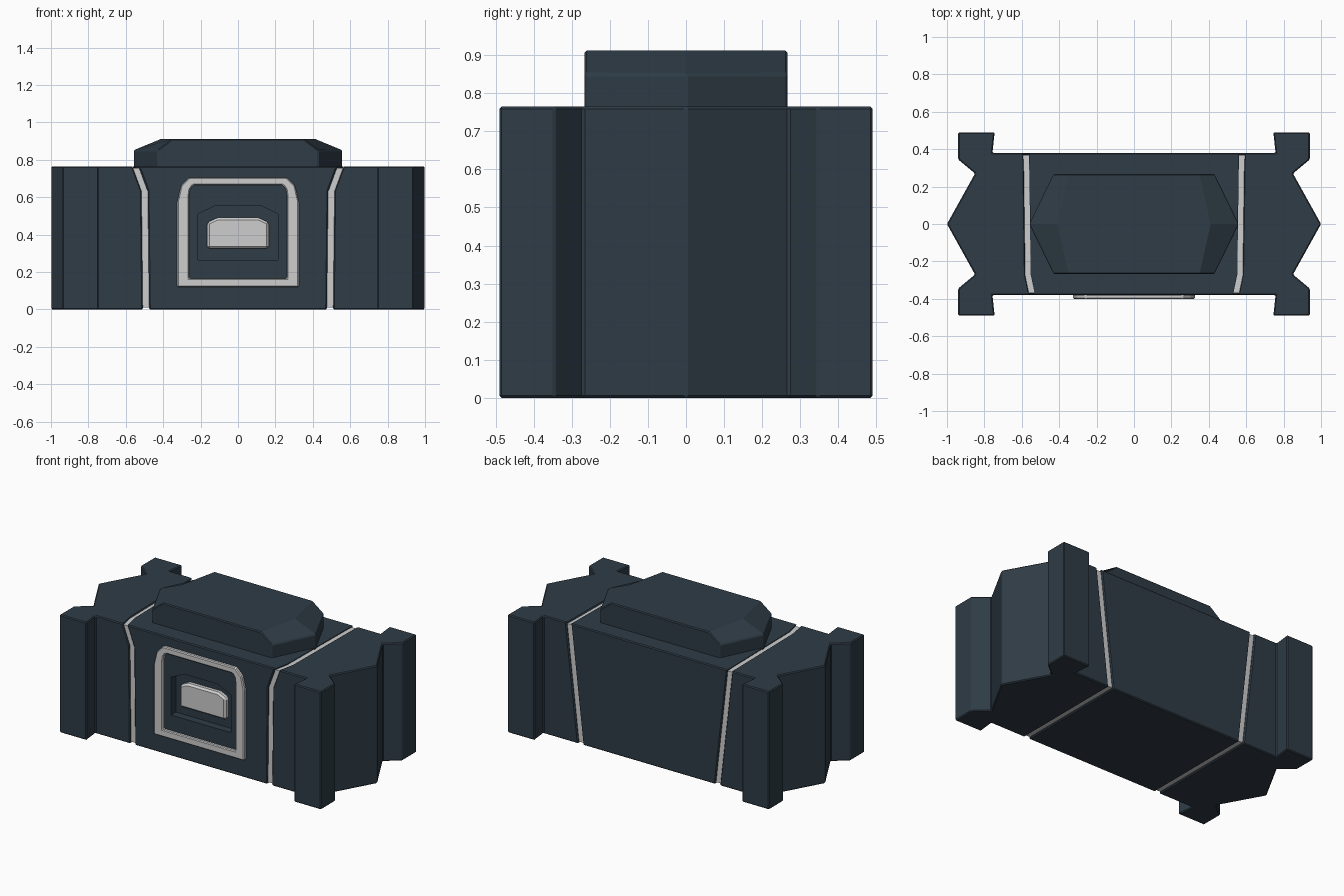
import bpy, bmesh

if "Cube" in bpy.data.objects:
    bpy.data.objects.remove(bpy.data.objects["Cube"])

def material(name, rgb):
    m = bpy.data.materials.new(name)
    m.diffuse_color = (*rgb, 1)
    m.use_nodes = True
    m.node_tree.nodes["Principled BSDF"].inputs["Base Color"].default_value = m.diffuse_color
    return m

DARK = material("dark slate", (0.028, 0.045, 0.061))
LIGHT = material("light grey", (0.61, 0.61, 0.61))
TOP = 0.765

def make(name, verts, faces, mat, bevel=0.006):
    bm = bmesh.new()
    vs = [bm.verts.new(v) for v in verts]
    for f in faces:
        bm.faces.new([vs[i] for i in f])
    bmesh.ops.recalc_face_normals(bm, faces=bm.faces)
    me = bpy.data.meshes.new(name)
    bm.to_mesh(me)
    bm.free()
    me.materials.append(mat)
    ob = bpy.data.objects.new(name, me)
    bpy.context.collection.objects.link(ob)
    if bevel:
        b = ob.modifiers.new("edge bevel", 'BEVEL')
        b.width, b.segments, b.limit_method = bevel, 1, 'ANGLE'
    return ob

def loft(name, loops, mat, bevel=0.006, caps=None, ring=False):
    """Join equal loops of points; close with caps, or back onto itself."""
    n, m = len(loops[0]), len(loops)
    verts = [p for l in loops for p in l]
    faces = [(k * n + i, k * n + (i + 1) % n,
              (k + 1) % m * n + (i + 1) % n, (k + 1) % m * n + i)
             for k in range(m if ring else m - 1) for i in range(n)]
    if not ring:
        for off in (0, (m - 1) * n):
            faces += [tuple(off + i for i in c) for c in (caps or [tuple(range(n))])]
    return make(name, verts, faces, mat, bevel)

def mirror_x(half):
    return half + [(-x, z) for x, z in reversed(half)]

def upright(half, y, grow=0):
    return [(x + (grow if x > 0 else -grow), y, z) for x, z in mirror_x(half)]

# Slanted seam section shared by body, trim and end blocks
SEAM = [(0.475, -0.38, 0), (0.482, -0.38, 0.635), (0.53, -0.38, TOP),
        (0.553, -0.27, TOP), (0.562, 0.38, TOP), (0.475, 0.38, 0)]
SEAM_CAP = [(1, 2, 3), (1, 3, 4), (1, 4, 5), (1, 5, 0)]

def seam(side, d=0.0, inset=0.0):
    return [(side * (x + d), y * (1 - inset / 0.38),
             inset + z * (1 - 2 * inset / TOP)) for x, y, z in SEAM]

# Central body with a pocket cut in the front
body = loft("body", [seam(-1), seam(1)], DARK, caps=SEAM_CAP)
pocket = [(0.215, 0.265), (0.215, 0.51), (0.12, 0.555)]
cutter = loft("pocket_cutter", [upright(pocket, -0.45), upright(pocket, -0.33)], DARK, 0)
cutter.hide_render = True
cutter.hide_viewport = True
cut = body.modifiers.new("pocket", 'BOOLEAN')
cut.operation, cut.object, cut.solver = 'DIFFERENCE', cutter, 'EXACT'

# End blocks and the pale seam strips
half = [(0.757, -0.38), (0.745, -0.49), (0.94, -0.49), (0.94, -0.345), (0.85, -0.27)]
outline = half + [(1.0, 0.0)] + [(x, -y) for x, y in reversed(half)]
n = len(outline)
for side, word in ((-1, "left"), (1, "right")):
    loft(word + "_seam_strip", [seam(side, -0.03, 0.01), seam(side, 0.06, 0.01)],
         LIGHT, 0, SEAM_CAP)
    verts = seam(side, 0.034)
    verts += [(side * x, y, 0) for x, y in outline]
    verts += [(side * x, y, TOP) for x, y in outline]
    lo, hi = list(range(6, 6 + n)), list(range(6 + n, 6 + 2 * n))
    faces = SEAM_CAP + [lo + [5, 0], hi + [4, 3, 2],
                        [0, lo[0], hi[0], 2, 1], [5, 4, hi[-1], lo[-1]]]
    faces += [(lo[i], lo[i + 1], hi[i + 1], hi[i]) for i in range(n - 1)]
    make(word + "_end_block", verts, faces, DARK)

# Raised lid with sloping pointed ends
def hexagon(tip, corner, z):
    return [(tip, 0, z), (corner, 0.267, z), (-corner, 0.267, z),
            (-tip, 0, z), (-corner, -0.267, z), (corner, -0.267, z)]

loft("lid", [hexagon(0.56, 0.43, 0.75), hexagon(0.56, 0.43, 0.85),
             hexagon(0.41, 0.35, 0.912)], DARK)

# Pale frame on the front
outer = [(0.325, 0.12), (0.325, 0.575), (0.305, 0.66), (0.26, 0.705)]
inner = [(0.262, 0.165), (0.262, 0.605), (0.257, 0.64), (0.24, 0.665)]
loft("front_frame", [upright(outer, -0.375), upright(outer, -0.402),
                     upright(inner, -0.402), upright(inner, -0.375)], LIGHT, ring=True)

# Latch button in the pocket
button = [(0.165, 0.325), (0.165, 0.465), (0.11, 0.49)]
loft("latch_button", [upright(button, -0.32), upright(button, -0.365)], LIGHT, 0.012)
